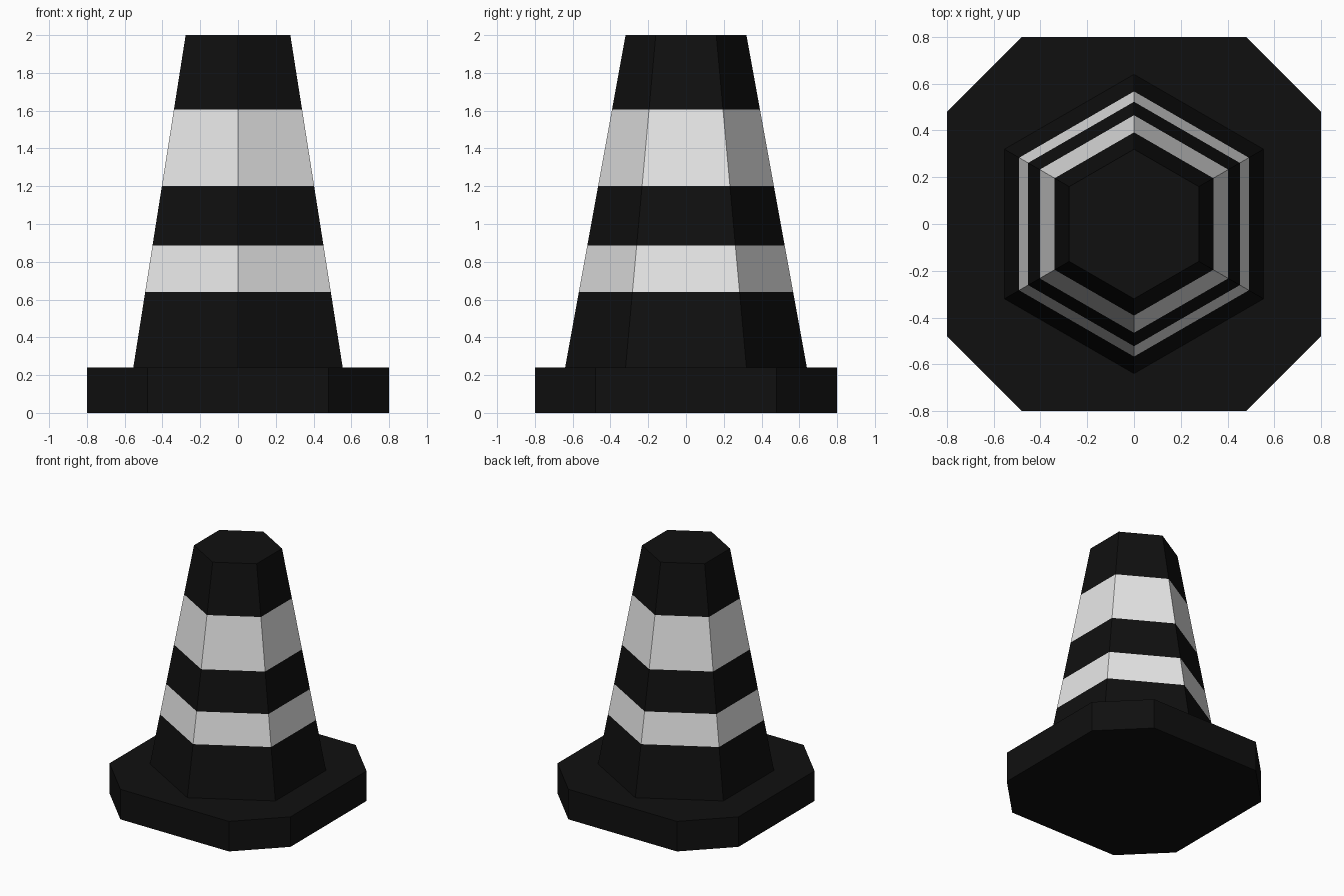
import bpy, bmesh, math

if "Cube" in bpy.data.objects:
    bpy.data.objects.remove(bpy.data.objects["Cube"])


def material(name, value):
    m = bpy.data.materials.new(name)
    m.diffuse_color = (value, value, value, 1)
    m.use_nodes = True
    m.node_tree.nodes["Principled BSDF"].inputs["Base Color"].default_value = m.diffuse_color
    return m


black = material("black rubber", 0.005)
white = material("reflective white", 0.8)


def stacked_rings(name, rings, mats, striped=False):
    """Skin closed rings from bottom to top and cap both ends."""
    bm = bmesh.new()
    loops = [[bm.verts.new(p) for p in ring] for ring in rings]
    n = len(loops[0])
    bm.faces.new(loops[0][::-1])
    bm.faces.new(loops[-1])
    for level, (a, b) in enumerate(zip(loops, loops[1:])):
        for i in range(n):
            j = (i + 1) % n
            f = bm.faces.new((a[i], a[j], b[j], b[i]))
            # every second band is reflective
            f.material_index = level % 2 if striped else 0
    bmesh.ops.recalc_face_normals(bm, faces=bm.faces)
    mesh = bpy.data.meshes.new(name)
    bm.to_mesh(mesh)
    bm.free()
    for m in mats:
        mesh.materials.append(m)
    obj = bpy.data.objects.new(name, mesh)
    bpy.context.collection.objects.link(obj)
    return obj


# Base: square slab with cut corners
S, C, BASE_H = 0.8, 0.48, 0.24
outline = [(S, -C), (S, C), (C, S), (-C, S), (-S, C), (-S, -C), (-C, -S), (C, -S)]
stacked_rings("base", [[(x, y, z) for x, y in outline] for z in (0, BASE_H)], [black])


# Body: six-sided tapered cone split into colour bands
def hexagon(z):
    r = 0.64 - 0.32 * (z - BASE_H) / (2 - BASE_H)
    return [(r * math.sin(a), -r * math.cos(a), z)
            for a in (math.radians(60 * i) for i in range(6))]


stacked_rings("cone_body", [hexagon(z) for z in (BASE_H, 0.64, 0.885, 1.2, 1.605, 2.0)],
              [black, white], striped=True)
